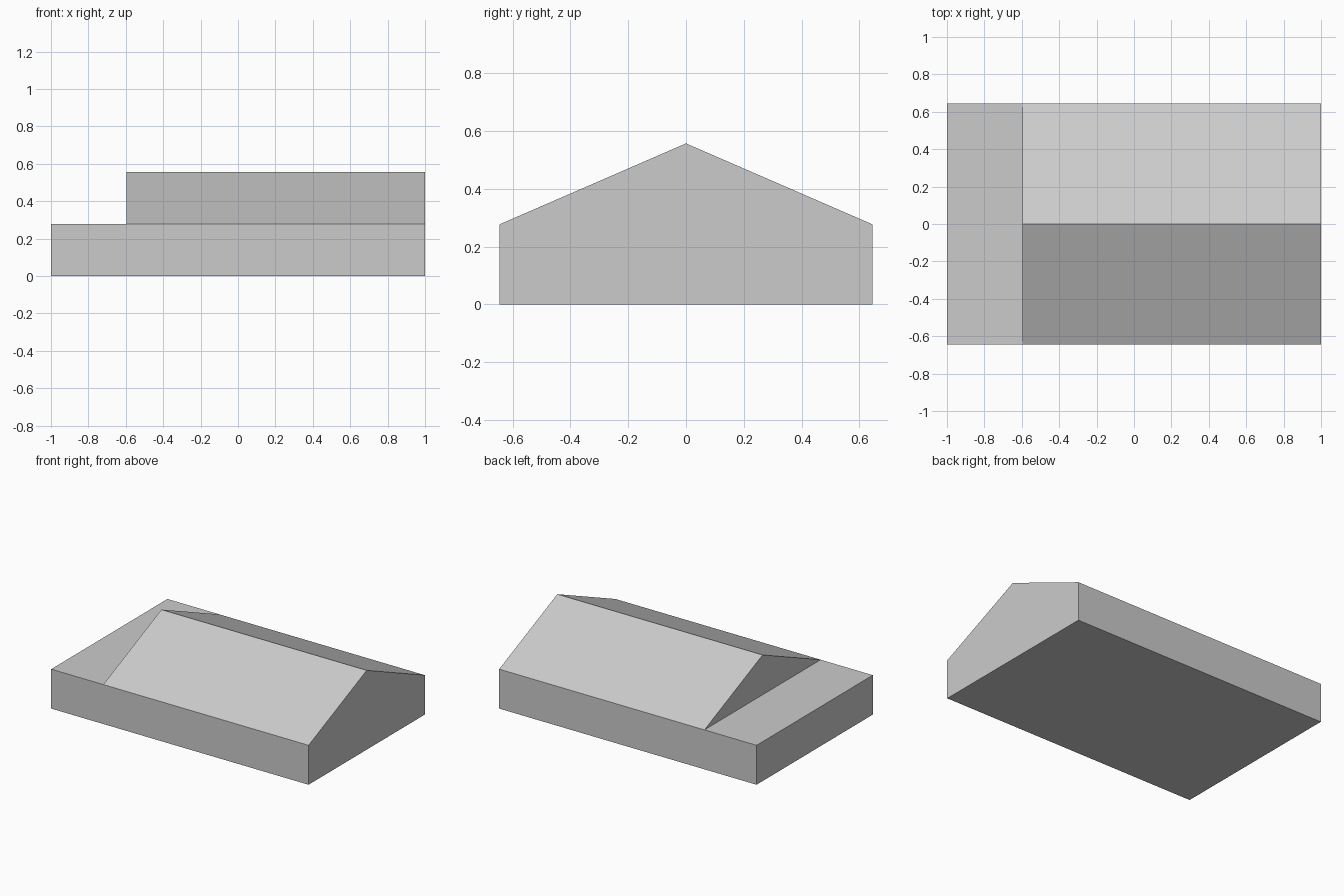
import bpy, bmesh

if "Cube" in bpy.data.objects:
    bpy.data.objects.remove(bpy.data.objects["Cube"])

X0, X1, STEP = -1.0, 1.0, -0.595   # building ends and start of the pitched roof
HALF, EAVE, RIDGE = 0.645, 0.277, 0.557


def extrude_profile(name, profile, x_start, x_end):
    """Extrude a closed (y, z) profile along x and return the object and its bmesh."""
    bm = bmesh.new()
    face = bm.faces.new([bm.verts.new((x_start, y, z)) for y, z in profile])
    ext = bmesh.ops.extrude_face_region(bm, geom=[face], use_keep_orig=True)
    verts = [g for g in ext["geom"] if isinstance(g, bmesh.types.BMVert)]
    bmesh.ops.translate(bm, verts=verts, vec=(x_end - x_start, 0, 0))
    bmesh.ops.recalc_face_normals(bm, faces=bm.faces[:])
    obj = bpy.data.objects.new(name, bpy.data.meshes.new(name))
    bpy.context.collection.objects.link(obj)
    return obj, bm


def finish(obj, bm, hidden):
    """Remove faces buried inside the building and write the mesh."""
    bm.normal_update()
    bmesh.ops.delete(bm, geom=[f for f in bm.faces if hidden(f)], context='FACES')
    bm.to_mesh(obj.data)
    bm.free()


# Walls, floor and the flat roof strip at the left end
walls, bm = extrude_profile(
    "walls", [(-HALF, 0), (HALF, 0), (HALF, EAVE), (-HALF, EAVE)], X0, X1)
top = [f for f in bm.faces if f.calc_center_median().z > EAVE - 0.001]
bmesh.ops.bisect_plane(bm, geom=top + list(top[0].edges) + list(top[0].verts),
                       plane_co=(STEP, 0, 0), plane_no=(1, 0, 0))
finish(walls, bm, lambda f: f.normal.z > 0.9 and f.calc_center_median().x > STEP)

# Gabled roof, open underneath where it meets the walls
roof, bm = extrude_profile(
    "gable_roof", [(-HALF, EAVE), (HALF, EAVE), (0, RIDGE)], STEP, X1)
finish(roof, bm, lambda f: f.normal.z < -0.9)
